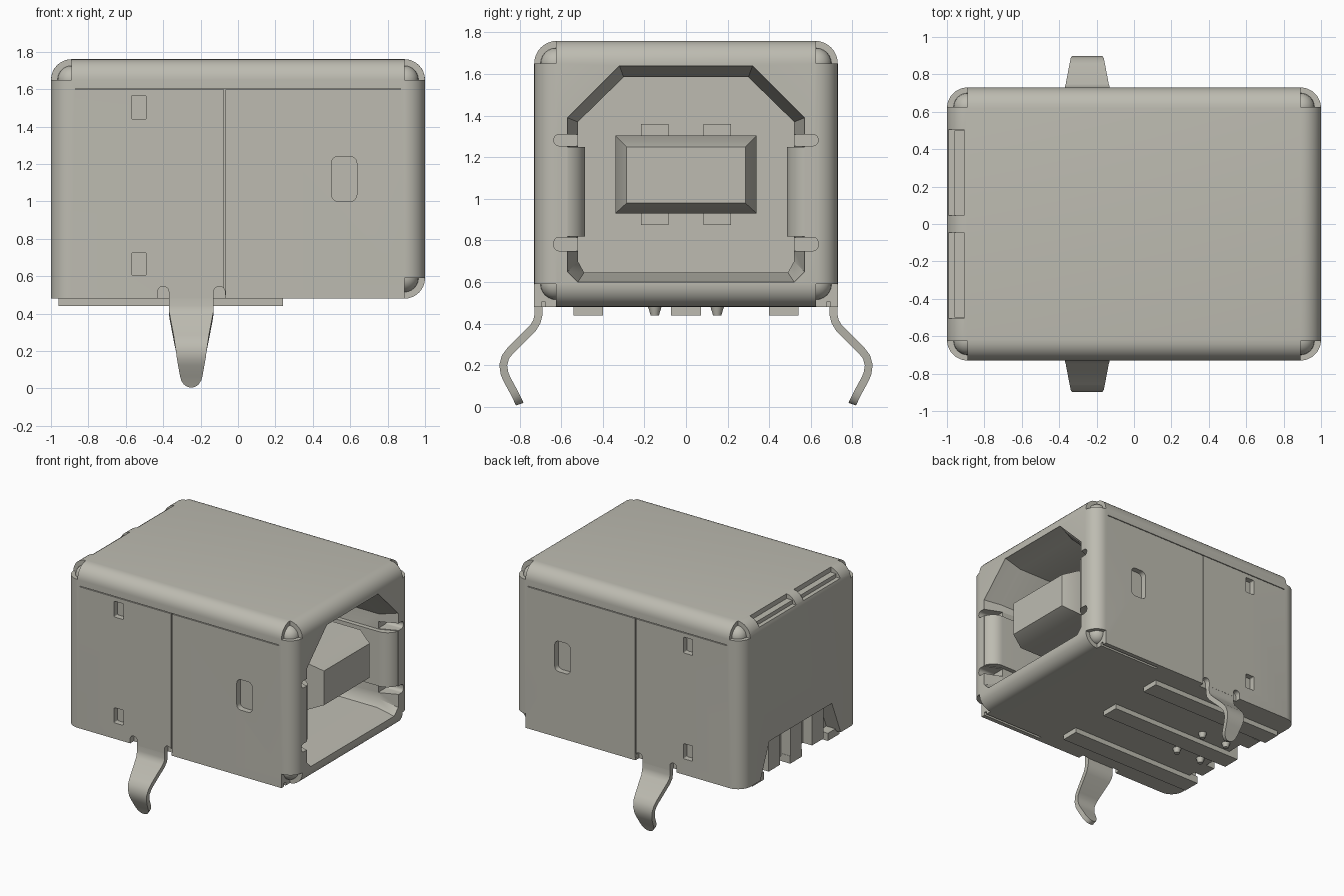
import bpy, bmesh, math
from mathutils import Vector

if "Cube" in bpy.data.objects:
    bpy.data.objects.remove(bpy.data.objects["Cube"], do_unlink=True)

metal = bpy.data.materials.new("warm_grey_metal")
metal.use_nodes = True
COLOUR = (0.51, 0.50, 0.44, 1)
metal.diffuse_color = COLOUR
metal.node_tree.nodes["Principled BSDF"].inputs["Base Color"].default_value = COLOUR


def finish(name, bm):
    bmesh.ops.recalc_face_normals(bm, faces=bm.faces)
    me = bpy.data.meshes.new(name)
    bm.to_mesh(me)
    bm.free()
    me.materials.append(metal)
    ob = bpy.data.objects.new(name, me)
    bpy.context.collection.objects.link(ob)
    return ob


def loft(name, rings):
    """Closed solid through rings of 3D points."""
    bm = bmesh.new()
    rows = [[bm.verts.new(p) for p in r] for r in rings]
    n = len(rows[0])
    for a, b in zip(rows, rows[1:]):
        for i in range(n):
            j = (i + 1) % n
            bm.faces.new((a[i], a[j], b[j], b[i]))
    bm.faces.new(rows[0])
    bm.faces.new(rows[-1])
    return finish(name, bm)


def box(name, x0, x1, y0, y1, z0, z1):
    return loft(name, [[(x0, y0, z), (x1, y0, z), (x1, y1, z), (x0, y1, z)] for z in (z0, z1)])


def round_rect(u0, u1, v0, v1, r, steps=5):
    """Rounded rectangle outline as (u, v) points."""
    pts = []
    for k, (cu, cv) in enumerate([(u1 - r, v1 - r), (u0 + r, v1 - r), (u0 + r, v0 + r), (u1 - r, v0 + r)]):
        for i in range(steps + 1):
            a = math.pi / 2 * (k + i / steps)
            pts.append((cu + r * math.cos(a), cv + r * math.sin(a)))
    return pts


def along_x(name, pts, x0, x1):
    return loft(name, [[(x, u, v) for u, v in pts] for x in (x0, x1)])


def along_y(name, pts, y0, y1):
    return loft(name, [[(u, y, v) for u, v in pts] for y in (y0, y1)])


def activate(ob):
    bpy.ops.object.select_all(action="DESELECT")
    ob.select_set(True)
    bpy.context.view_layer.objects.active = ob


def cut(target, cutter):
    mod = target.modifiers.new("cut", "BOOLEAN")
    mod.operation, mod.solver, mod.object = "DIFFERENCE", "EXACT", cutter
    activate(target)
    bpy.ops.object.modifier_apply(modifier=mod.name)
    bpy.data.objects.remove(cutter, do_unlink=True)


W, BOT, TOP, R = 0.73, 0.48, 1.76, 0.11

# Shell block with rounded vertical, top and lower mouth edges
bm = bmesh.new()
bmesh.ops.create_cube(bm, size=1)
for v in bm.verts:
    v.co = (v.co.x * 2, v.co.y * 2 * W, BOT if v.co.z < 0 else TOP)
edges = [e for e in bm.edges
         if any(v.co.z > 1 for v in e.verts) or all(v.co.x > 0 for v in e.verts)]
bmesh.ops.bevel(bm, geom=edges, offset=R, segments=8, profile=0.5, affect="EDGES")
shell = finish("shell", bm)

# Open corners between the rolled edges, each with a rounded inner corner
for s in (-1, 1):
    for x, z in ((1, TOP), (-1, TOP), (1, BOT)):
        zin = z - R if z == TOP else z + R
        cx, cy = x * 0.89, s * 0.625
        x0, x1 = sorted((cx, x * 1.1))
        y0, y1 = sorted((cy, s * 0.9))
        z0, z1 = sorted((zin, z + (0.1 if z == TOP else -0.1)))
        cut(shell, box("cutter", x0, x1, y0, y1, z0, z1))
        bm = bmesh.new()
        bmesh.ops.create_uvsphere(bm, u_segments=24, v_segments=12, radius=0.075)
        bmesh.ops.translate(bm, verts=bm.verts, vec=(cx, cy, zin))
        finish("inner_corner", bm)

# Mouth: flared lip leading into the deep cavity
half_out = [(0.52, 0.60), (0.57, 0.65), (0.57, 1.39), (0.32, 1.64)]
half_in = [(0.49, 0.645), (0.52, 0.70), (0.52, 1.37), (0.30, 1.585)]
full = lambda h: h + [(-y, z) for y, z in reversed(h)]
cut(shell, loft("cutter", [[(x, y, z) for y, z in full(h)] for x, h in
                           ((1.02, half_out), (0.99, half_out), (0.87, half_in), (-0.1, half_in))]))

for s in (-1, 1):
    # Relief slots above and below each side flap
    for z0, z1 in ((1.255, 1.31), (0.75, 0.815)):
        slot = [(s * u, v) for u, v in round_rect(0.4, 0.635, z0, z1, 0.025)]
        cut(shell, along_x("cutter", slot, 0.86, 1.1))
    # Wall windows
    for u0, u1, v0, v1, r in ((0.50, 0.635, 1.0, 1.24, 0.035),
                              (-0.57, -0.49, 1.44, 1.565, 0.008),
                              (-0.57, -0.49, 0.605, 0.725, 0.008)):
        cut(shell, along_y("cutter", round_rect(u0, u1, v0, v1, r), s * 0.685, s * 0.8))
    # Wall seam and the lower edge of the folded top
    y0, y1 = sorted((s * 0.715, s * 0.8))
    cut(shell, box("cutter", -0.074, -0.067, y0, y1, 0.5, 1.6))
    cut(shell, box("cutter", -0.87, 0.87, y0, y1, 1.597, 1.603))
    # Rounded reliefs beside each leg
    for u0 in (-0.43, -0.13):
        cut(shell, along_y("cutter", round_rect(u0, u0 + 0.06, 0.4, 0.545, 0.028), s * 0.685, s * 0.8))
    # Slots along the rear top edge
    y0, y1 = sorted((s * 0.045, s * 0.505))
    cut(shell, box("cutter", -1.1, -0.91, y0, y1, 1.69, 1.9))
    # Gap beside the underside plate
    y0, y1 = sorted((s * 0.675, s * 0.695))
    cut(shell, box("cutter", 0.35, 0.9, y0, y1, 0.4, 0.505))

# Trapezoid opening at the bottom of the rear wall, with housing ribs in it
cut(shell, along_x("cutter", [(-0.52, 0.4), (0.52, 0.4), (0.50, 0.48), (0.39, 0.75),
                              (-0.39, 0.75), (-0.50, 0.48)], -1.1, -0.88))
for y in (-0.27, 0, 0.27):
    box("rear_rib", -0.96, -0.86, y - 0.07, y + 0.07, BOT, 0.74)
for y in (0.04, -0.505):
    box("rear_slot_step", -0.96, -0.90, y + 0.005, y + 0.46, 1.6, 1.72)

# Side flaps curling into the mouth
for s in (-1, 1):
    pts = [(0.3, 0.60), (0.999, 0.60)]
    pts += [(0.889 + 0.11 * math.cos(a), 0.595 - 0.11 * math.sin(a))
            for a in [math.pi / 2 * i / 8 for i in range(9)]] + [(0.3, 0.485)]
    loft("side_flap", [[(x, s * y, z) for x, y in pts] for z in (0.82, 1.25)])

# Contact tongue with a chamfered nose
rect = lambda x, w, z0, z1: [(x, -w, z0), (x, w, z0), (x, w, z1), (x, -w, z1)]
loft("tongue", [rect(-0.12, 0.34, 0.93, 1.305), rect(0.83, 0.34, 0.93, 1.305),
                rect(0.95, 0.285, 0.98, 1.25)])
for y in (-0.15, 0.15):
    for z in (0.875, 1.30):
        box("contact", -0.12, 0.55, y - 0.067, y + 0.067, z, z + 0.06)

# Standoff ribs and pegs on the underside
for y in (-0.47, 0, 0.47):
    box("bottom_rib", -0.96, 0.24, y - 0.072, y + 0.072, 0.44, 0.5)
for x in (-0.55, -0.78):
    for y in (-0.15, 0.15):
        bm = bmesh.new()
        bmesh.ops.create_cone(bm, cap_ends=True, segments=16, radius1=0.02, radius2=0.035, depth=0.05)
        bmesh.ops.translate(bm, verts=bm.verts, vec=(x, y, 0.465))
        finish("bottom_peg", bm)

# Bent spring legs: (y, z, half width) along the strip
path = [(0.71, 0.50, 0.12), (0.71, 0.44, 0.12), (0.717, 0.41, 0.12), (0.735, 0.38, 0.115),
        (0.845, 0.27, 0.094), (0.868, 0.24, 0.089), (0.879, 0.20, 0.082), (0.873, 0.16, 0.076),
        (0.86, 0.13, 0.07), (0.83, 0.075, 0.06), (0.817, 0.05, 0.053),
        (0.808, 0.03, 0.04), (0.802, 0.018, 0.025), (0.80, 0.012, 0.012)]
for s in (-1, 1):
    rings = []
    for i, (y, z, w) in enumerate(path):
        a, b = path[max(i - 1, 0)], path[min(i + 1, len(path) - 1)]
        t = Vector((b[0] - a[0], b[1] - a[1])).normalized() * 0.019
        rings.append([(-0.25 + sx * w, s * (y - k * t.y), z + k * t.x)
                      for sx, k in ((-1, -1), (1, -1), (1, 1), (-1, 1))])
    loft("leg", rings)

for ob in [o for o in bpy.context.collection.objects if o.type == "MESH"]:
    activate(ob)
    bpy.ops.object.shade_smooth_by_angle(angle=math.radians(30))
